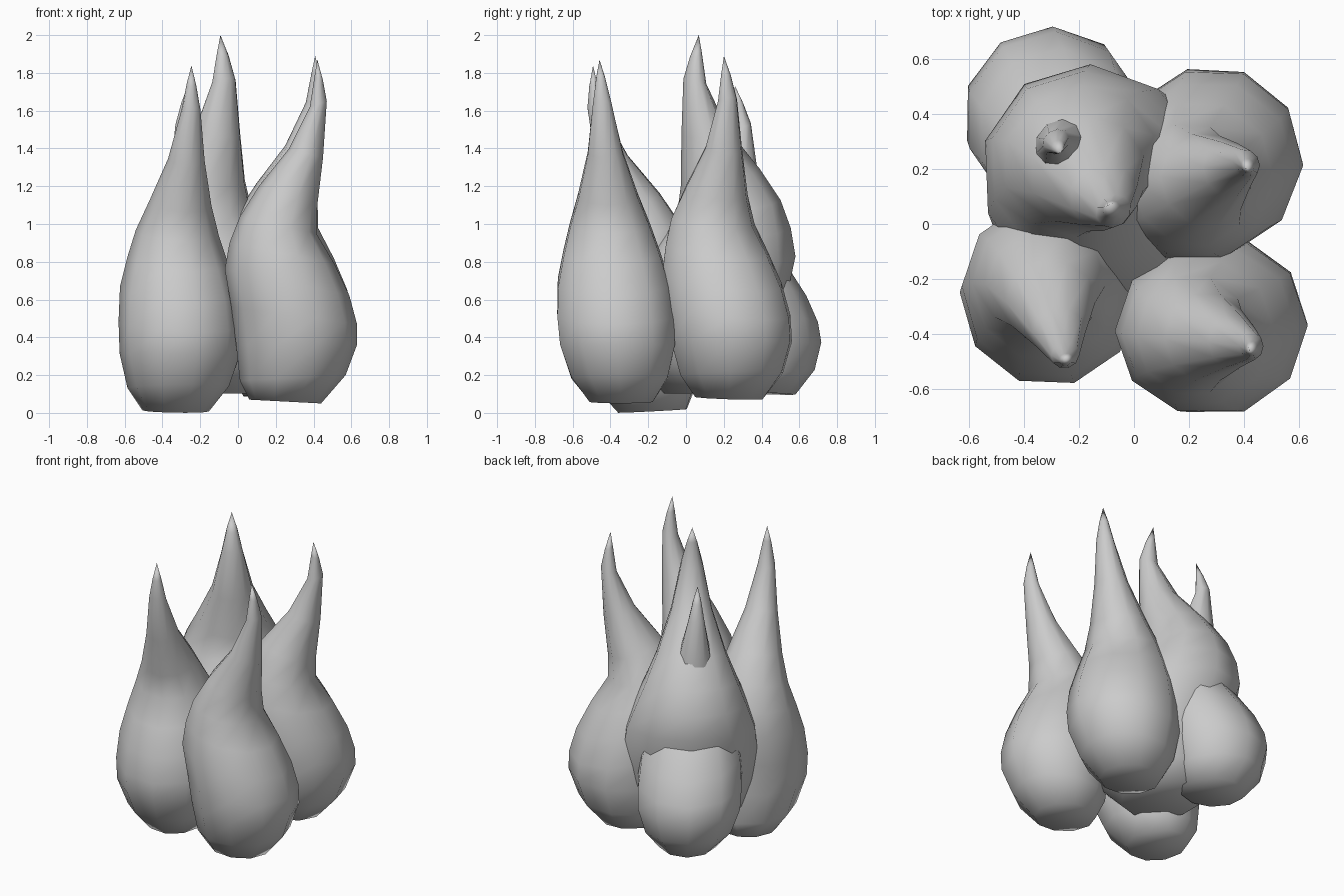
import bpy
import bmesh
from math import sin, cos, radians, pi

cube = bpy.data.objects.get("Cube")
if cube:
    bpy.data.objects.remove(cube)

SIDES = 10

# One colour for everything
grey = bpy.data.materials.new("plain_grey")
grey.use_nodes = True
colour = (0.6, 0.6, 0.6, 1)
grey.diffuse_color = colour
grey.node_tree.nodes["Principled BSDF"].inputs["Base Color"].default_value = colour

# Shared bulb silhouette: outer side (u, z), leaning side (u, z), lateral half width
RINGS = [
    (-.22, .07, .16, .05, .17),
    (-.27, .17, .29, .20, .26),
    (-.29, .36, .35, .36, .31),
    (-.315, .56, .35, .47, .315),
    (-.35, .76, .31, .62, .30),
    (-.325, .90, .23, .79, .26),
    (-.27, 1.04, .135, .95, .215),
    (-.17, 1.20, .14, 1.10, .16),
    (-.01, 1.40, .17, 1.35, .095),
    (.10, 1.62, .19, 1.65, .05),
    (.125, 1.78, .17, 1.76, .025),
]
TIP = (.14, 1.87)


def make_bulb(name, centre, heading, shear, lift, stretch, girth=1.0):
    """Loft the silhouette into a pointed bulb that leans towards its heading."""
    c, s = cos(radians(heading)) * girth, sin(radians(heading)) * girth

    def place(u, v, z):
        z = lift + stretch * z
        return (centre[0] + shear[0] * z + u * c - v * s,
                centre[1] + shear[1] * z + u * s + v * c, z)

    bm = bmesh.new()
    loops = []
    for u0, z0, u1, z1, width in RINGS:
        loop = []
        for i in range(SIDES):
            a = 2 * pi * i / SIDES
            t = (1 + cos(a)) / 2
            loop.append(bm.verts.new(place(
                u0 + (u1 - u0) * t, width * 1.03 * sin(a), z0 + (z1 - z0) * t)))
        loops.append(loop)
    for low, high in zip(loops, loops[1:]):
        for i in range(SIDES):
            j = (i + 1) % SIDES
            bm.faces.new((low[i], low[j], high[j], high[i]))
    # Pointed tip and flat base
    tip = bm.verts.new(place(TIP[0], 0, TIP[1]))
    for i in range(SIDES):
        bm.faces.new((loops[-1][i], loops[-1][(i + 1) % SIDES], tip))
    bm.faces.new(loops[0][::-1])
    for face in bm.faces:
        face.smooth = True
    bmesh.ops.recalc_face_normals(bm, faces=bm.faces)
    mesh = bpy.data.meshes.new(name)
    bm.to_mesh(mesh)
    bm.free()
    mesh.materials.append(grey)
    obj = bpy.data.objects.new(name, mesh)
    bpy.context.collection.objects.link(obj)


# The cluster of five bulbs
make_bulb("front_right_bulb", (-.322, -.205), -74, (.02, -.083), -.05, 1.01)
make_bulb("front_left_bulb", (.28, -.34), 0, (0, -.063), 0, 1)
make_bulb("back_left_bulb", (.245, .25), 33, (.022, -.068), .02, 1, 1.04)
make_bulb("tall_middle_bulb", (-.08, .085), -54, (-.06, .065), .05, 1.043, 1.3)
make_bulb("back_right_bulb", (-.31, .435), 125, (.072, -.168), .05, .9)
